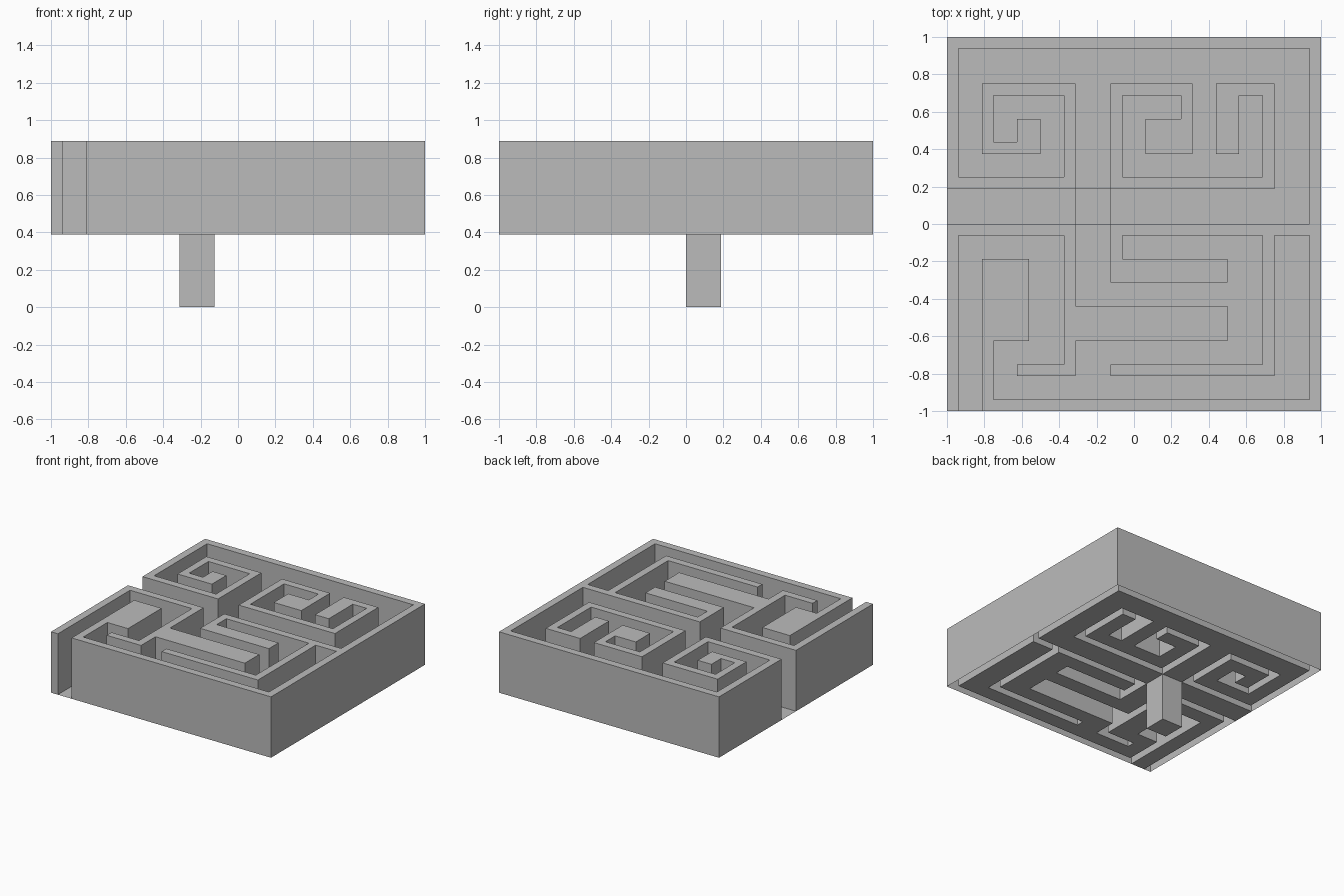
import bpy
import bmesh
import math

cube = bpy.data.objects.get("Cube")
if cube:
    bpy.data.objects.remove(cube, do_unlink=True)

N = 32                # plan is laid out on a square grid of cells
CELL = 2 / N
FLOOR, TOP = 0.39, 0.89
SHAFT = (11, 16, 14, 19)

# Corridors as cell rectangles: x0, y0, x1, y1
CORRIDORS = [
    # main crossing and outer ring
    (0, 16, 31, 19), (11, 9, 14, 31), (1, 28, 31, 31), (28, 16, 31, 31),
    # back right spiral
    (1, 20, 3, 31), (1, 20, 10, 22), (8, 20, 10, 27), (4, 25, 10, 27), (4, 23, 6, 27),
    # back left spiral
    (21, 20, 23, 31), (15, 20, 27, 22), (15, 20, 17, 27), (15, 25, 20, 27), (25, 20, 27, 27),
    # front entrance and the winding path behind it
    (1, 0, 3, 15), (1, 13, 10, 15), (7, 4, 10, 15), (4, 4, 10, 6), (4, 1, 6, 6),
    # front left path
    (4, 1, 31, 3), (28, 1, 31, 15), (11, 1, 14, 6), (11, 4, 27, 6),
    (24, 4, 27, 15), (15, 13, 27, 15), (11, 9, 27, 11),
]

grey = bpy.data.materials.new("plain grey")
grey.use_nodes = True
colour = (0.5, 0.5, 0.5, 1)
grey.diffuse_color = colour
grey.node_tree.nodes["Principled BSDF"].inputs["Base Color"].default_value = colour


def inside(rect, i, j):
    return rect[0] <= i < rect[2] and rect[1] <= j < rect[3]


def is_wall(i, j):
    if not (0 <= i < N and 0 <= j < N):
        return False
    return not any(inside(r, i, j) for r in CORRIDORS)


def point(i, j, z):
    return (i * CELL - 1, j * CELL - 1, z)


def finish(bm, name):
    bmesh.ops.remove_doubles(bm, verts=bm.verts, dist=0.001)
    bmesh.ops.dissolve_limit(bm, angle_limit=math.radians(1), verts=bm.verts, edges=bm.edges)
    mesh = bpy.data.meshes.new(name)
    bm.to_mesh(mesh)
    bm.free()
    mesh.materials.append(grey)
    obj = bpy.data.objects.new(name, mesh)
    bpy.context.collection.objects.link(obj)


def add_face(bm, points):
    bm.faces.new([bm.verts.new(p) for p in points])


# Maze: one folded sheet of wall tops, wall sides and corridor floors
bm = bmesh.new()
for i in range(N):
    for j in range(N):
        corners = [(i, j), (i + 1, j), (i + 1, j + 1), (i, j + 1)]
        wall = is_wall(i, j)
        if not inside(SHAFT, i, j):
            add_face(bm, [point(*c, TOP if wall else FLOOR) for c in corners])
        if wall:
            for k, (di, dj) in enumerate([(0, -1), (1, 0), (0, 1), (-1, 0)]):
                if not is_wall(i + di, j + dj):
                    a, b = corners[k], corners[(k + 1) % 4]
                    add_face(bm, [point(*a, FLOOR), point(*b, FLOOR),
                                  point(*b, TOP), point(*a, TOP)])
finish(bm, "maze")

# Shaft: square well hanging below the crossing, open at the top
bm = bmesh.new()
x0, y0, x1, y1 = SHAFT
ring = [(x0, y0), (x1, y0), (x1, y1), (x0, y1)]
add_face(bm, [point(*c, 0) for c in reversed(ring)])
for k in range(4):
    a, b = ring[k], ring[(k + 1) % 4]
    add_face(bm, [point(*a, 0), point(*b, 0), point(*b, FLOOR), point(*a, FLOOR)])
finish(bm, "shaft")
